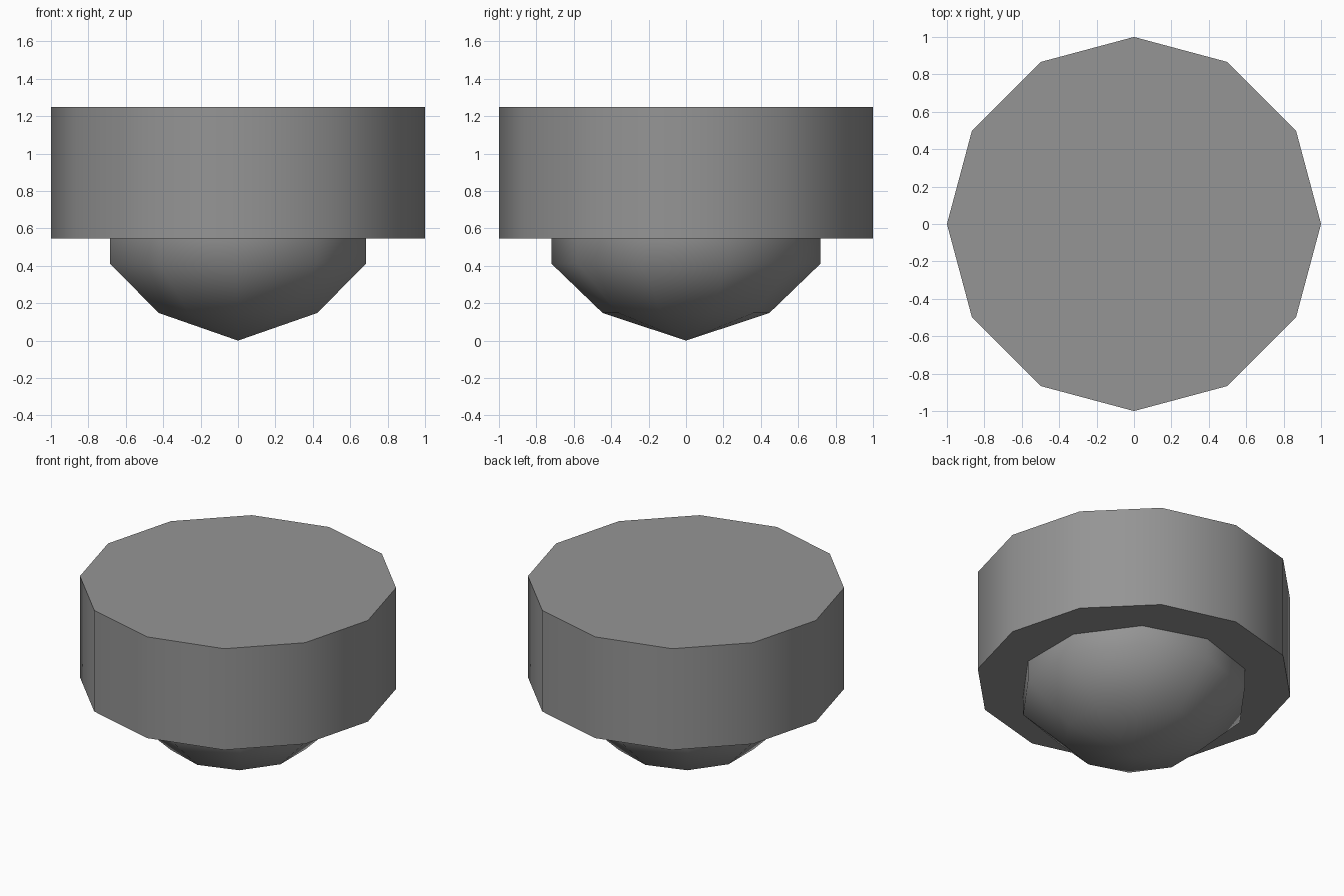
import bpy, bmesh
from math import cos, sin, pi, radians

cube = bpy.data.objects.get("Cube")
if cube:
    bpy.data.objects.remove(cube, do_unlink=True)

# Single grey finish
GREY = (0.3, 0.3, 0.3, 1.0)
grey = bpy.data.materials.new("mid grey")
grey.use_nodes = True
grey.diffuse_color = GREY
grey.node_tree.nodes["Principled BSDF"].inputs["Base Color"].default_value = GREY


def lathe(name, profile, sides, sharp_angle):
    """Turn a (radius, height) profile around z; radius zero makes a pole."""
    bm = bmesh.new()
    rings = []
    for r, z in profile:
        if r == 0:
            rings.append([bm.verts.new((0, 0, z))] * sides)
        else:
            angles = [pi / 2 + 2 * pi * i / sides for i in range(sides)]
            rings.append([bm.verts.new((r * cos(a), r * sin(a), z)) for a in angles])
    for low, high in zip(rings, rings[1:]):
        for i in range(sides):
            j = (i + 1) % sides
            corners = dict.fromkeys((low[i], low[j], high[j], high[i]))
            bm.faces.new(list(corners))
    # Flat caps on open ends
    for ring in (rings[0], rings[-1]):
        if len(set(ring)) > 1:
            bm.faces.new(ring)
    bmesh.ops.recalc_face_normals(bm, faces=bm.faces)
    mesh = bpy.data.meshes.new(name)
    bm.to_mesh(mesh)
    bm.free()
    mesh.materials.append(grey)
    obj = bpy.data.objects.new(name, mesh)
    bpy.context.collection.objects.link(obj)
    bpy.ops.object.select_all(action="DESELECT")
    obj.select_set(True)
    bpy.context.view_layer.objects.active = obj
    bpy.ops.object.shade_smooth_by_angle(angle=radians(sharp_angle))
    return obj


# Wide twelve-sided drum
lathe("drum", [(1, 0.546), (1, 1.25)], 12, 40)

# Ten-sided dome hanging from the drum, its upper half sunk inside
lathe("dome", [(0, 0), (0.446, 0.148), (0.72, 0.412),
               (0.72, 0.74), (0.446, 1.0), (0, 1.15)], 10, 80)
